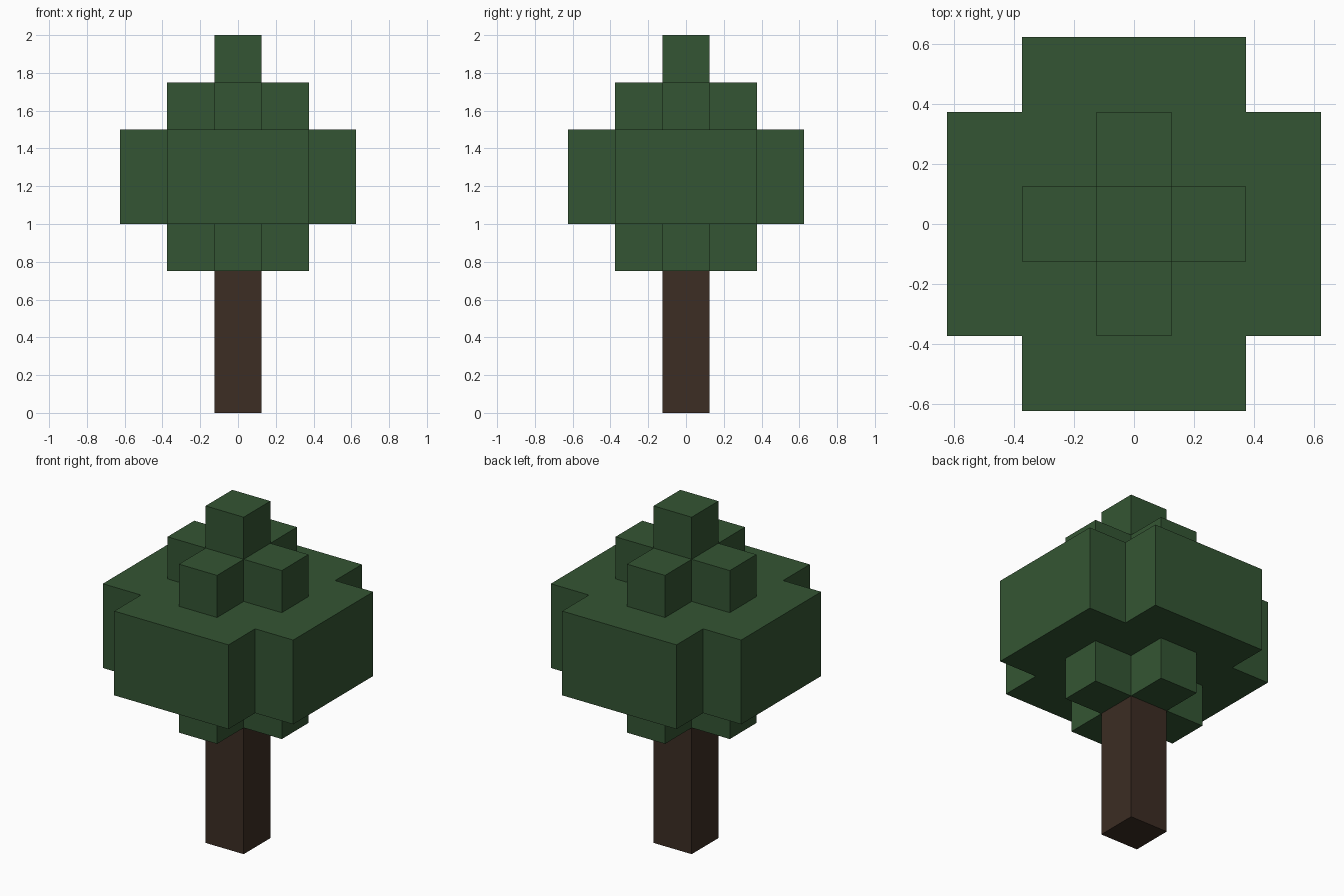
import bpy
import bmesh

cube = bpy.data.objects.get("Cube")
if cube:
    bpy.data.objects.remove(cube, do_unlink=True)


def make_material(name, color):
    mat = bpy.data.materials.new(name)
    mat.use_nodes = True
    mat.diffuse_color = color
    mat.node_tree.nodes["Principled BSDF"].inputs["Base Color"].default_value = color
    return mat


def square(half):
    return [(half, half), (-half, half), (-half, -half), (half, -half)]


def cross(arm, half):
    # One quarter of the plus outline, turned about the centre four times
    points = []
    quarter = [(arm, -half), (arm, half), (half, half)]
    for _ in range(4):
        points += quarter
        quarter = [(-y, x) for x, y in quarter]
    return points


def prism(name, outline, bottom, top, mat):
    bm = bmesh.new()
    base = bm.faces.new([bm.verts.new((x, y, bottom)) for x, y in outline])
    result = bmesh.ops.extrude_face_region(bm, geom=[base], use_keep_orig=True)
    verts = [g for g in result["geom"] if isinstance(g, bmesh.types.BMVert)]
    bmesh.ops.translate(bm, verts=verts, vec=(0, 0, top - bottom))
    bmesh.ops.recalc_face_normals(bm, faces=bm.faces[:])
    mesh = bpy.data.meshes.new(name)
    bm.to_mesh(mesh)
    bm.free()
    mesh.materials.append(mat)
    obj = bpy.data.objects.new(name, mesh)
    bpy.context.collection.objects.link(obj)
    return obj


leaf = make_material("leaf green", (0.034, 0.091, 0.033, 1))
bark = make_material("bark brown", (0.045, 0.026, 0.017, 1))

CORE = 0.125   # half width of the trunk and narrow arms
WIDE = 0.375   # reach of the small tiers, half width of the large arms
REACH = 0.625  # reach of the large tier

# Trunk
prism("trunk", square(CORE), 0, 0.75, bark)

# Foliage tiers, from the bottom up
prism("lower_foliage", cross(WIDE, CORE), 0.75, 1.0, leaf)
prism("main_foliage", cross(REACH, WIDE), 1.0, 1.5, leaf)
prism("upper_foliage", cross(WIDE, CORE), 1.5, 1.75, leaf)
prism("treetop", square(CORE), 1.75, 2.0, leaf)
